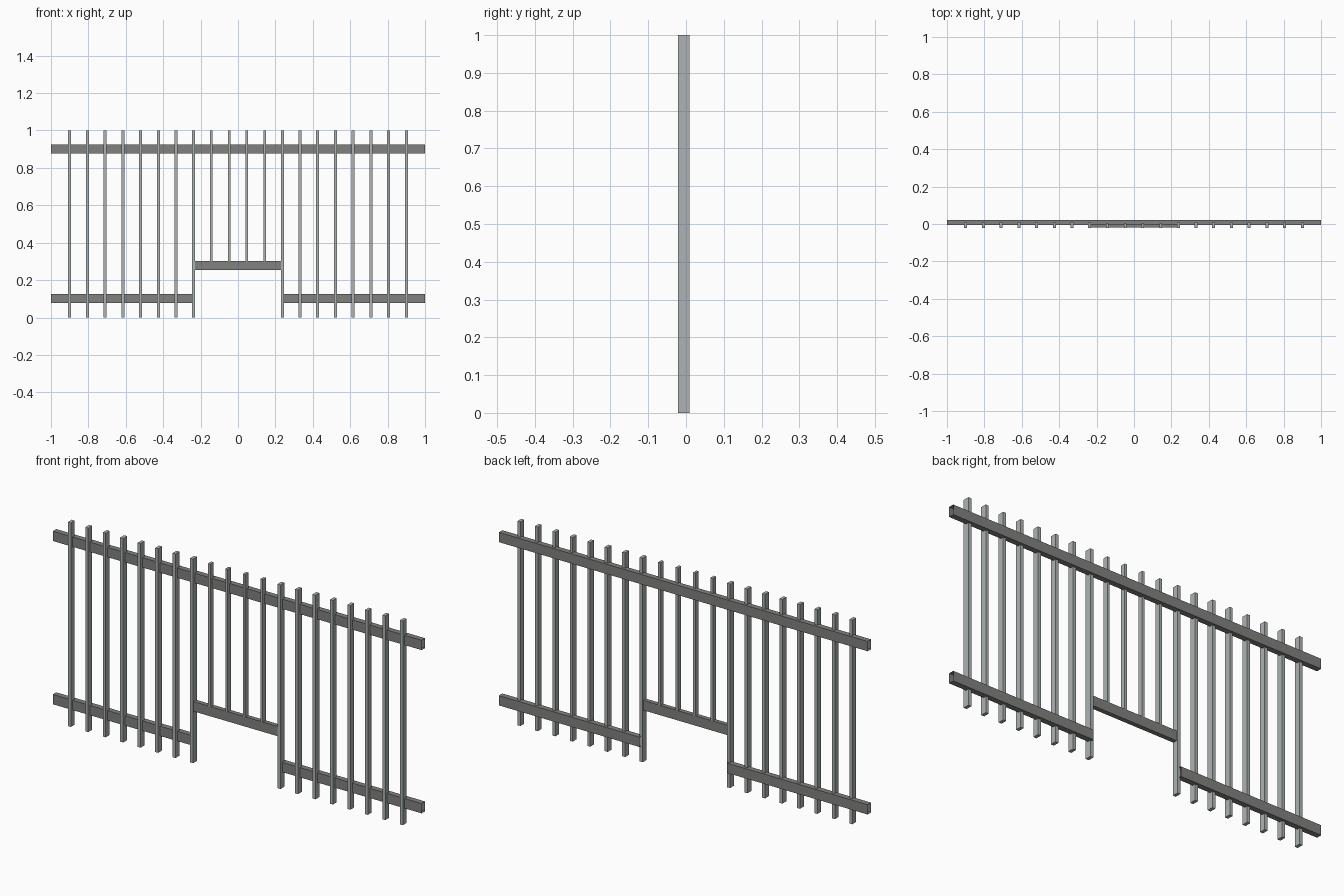
import bpy, bmesh

if "Cube" in bpy.data.objects:
    bpy.data.objects.remove(bpy.data.objects["Cube"])


def material(name, rgb):
    m = bpy.data.materials.new(name)
    m.diffuse_color = (*rgb, 1)
    m.use_nodes = True
    m.node_tree.nodes["Principled BSDF"].inputs["Base Color"].default_value = m.diffuse_color
    return m


rail_grey = material("rail grey", (0.22, 0.22, 0.215))
bar_grey = material("bar grey", (0.42, 0.45, 0.45))


def box(name, x, y, z, mat, open_ends=False):
    """Box from (min, max) ranges, optionally an open tube along x."""
    bm = bmesh.new()
    bmesh.ops.create_cube(bm, size=1)
    for v in bm.verts:
        v.co = [r[0] + (c + 0.5) * (r[1] - r[0]) for c, r in zip(v.co, (x, y, z))]
    bm.normal_update()
    if open_ends:
        ends = [f for f in bm.faces if abs(f.normal.x) > 0.9]
        bmesh.ops.delete(bm, geom=ends, context='FACES_ONLY')
    me = bpy.data.meshes.new(name)
    bm.to_mesh(me)
    bm.free()
    me.materials.append(mat)
    ob = bpy.data.objects.new(name, me)
    bpy.context.collection.objects.link(ob)


# Horizontal rails: open-ended tubes behind the bars
RAIL_Y = (-0.006, 0.021)
box("top_rail", (-1, 1), RAIL_Y, (0.877, 0.925), rail_grey, True)
box("lower_rail_left", (-1, -0.237), RAIL_Y, (0.077, 0.125), rail_grey, True)
box("lower_rail_right", (0.237, 1), RAIL_Y, (0.077, 0.125), rail_grey, True)

# Raised rail over the gap
box("gap_rail", (-0.229, 0.229), (-0.018, 0.004), (0.253, 0.301), rail_grey, True)

# Vertical bars, the middle four stop on the raised rail
for i in range(20):
    x = -0.9 + i * 1.8 / 19
    middle = 8 <= i <= 11
    w = 0.0065 if middle else 0.008
    y = (-0.021, 0.004) if middle else (-0.021, 0.009)
    box(f"bar_{i + 1}", (x - w, x + w), y, (0.301 if middle else 0, 1), bar_grey)
